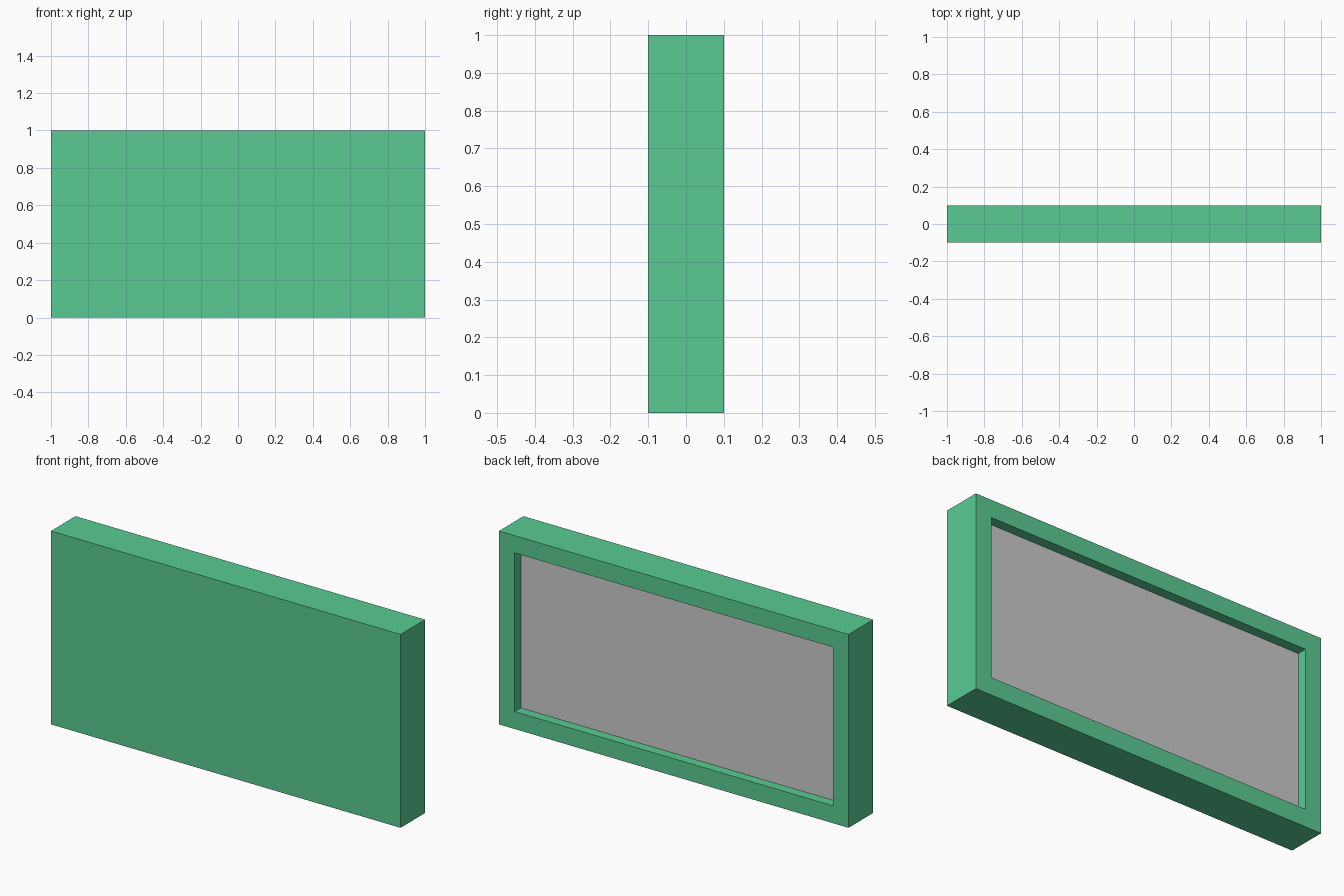
import bpy
import bmesh
from mathutils import Matrix, Vector

if "Cube" in bpy.data.objects:
    bpy.data.objects.remove(bpy.data.objects["Cube"])

WIDTH, DEPTH, HEIGHT = 2.0, 0.2, 1.0
BORDER, RECESS = 0.09, 0.05


def flat_material(name, rgb):
    mat = bpy.data.materials.new(name)
    mat.diffuse_color = (*rgb, 1.0)
    mat.use_nodes = True
    mat.node_tree.nodes["Principled BSDF"].inputs["Base Color"].default_value = mat.diffuse_color
    return mat


green = flat_material("green", (0.10, 0.60, 0.29))
grey = flat_material("grey", (0.60, 0.60, 0.60))

# Slab standing on the ground
bm = bmesh.new()
bmesh.ops.create_cube(bm, size=1.0, matrix=Matrix.Translation((0, 0, HEIGHT / 2))
                      @ Matrix.Diagonal((WIDTH, DEPTH, HEIGHT, 1)))

# Recessed grey screen in the back: inset a rim, then inset again and push in
bm.normal_update()
back = next(f for f in bm.faces if f.normal.y > 0.9)
bmesh.ops.inset_region(bm, faces=[back], thickness=BORDER, use_even_offset=True)
bmesh.ops.inset_region(bm, faces=[back], thickness=0.0, use_even_offset=True)
bmesh.ops.translate(bm, verts=back.verts, vec=Vector((0, -RECESS, 0)))
back.material_index = 1
bm.normal_update()

mesh = bpy.data.meshes.new("framed_panel")
bm.to_mesh(mesh)
bm.free()
mesh.materials.append(green)
mesh.materials.append(grey)
panel = bpy.data.objects.new("framed_panel", mesh)
bpy.context.collection.objects.link(panel)
